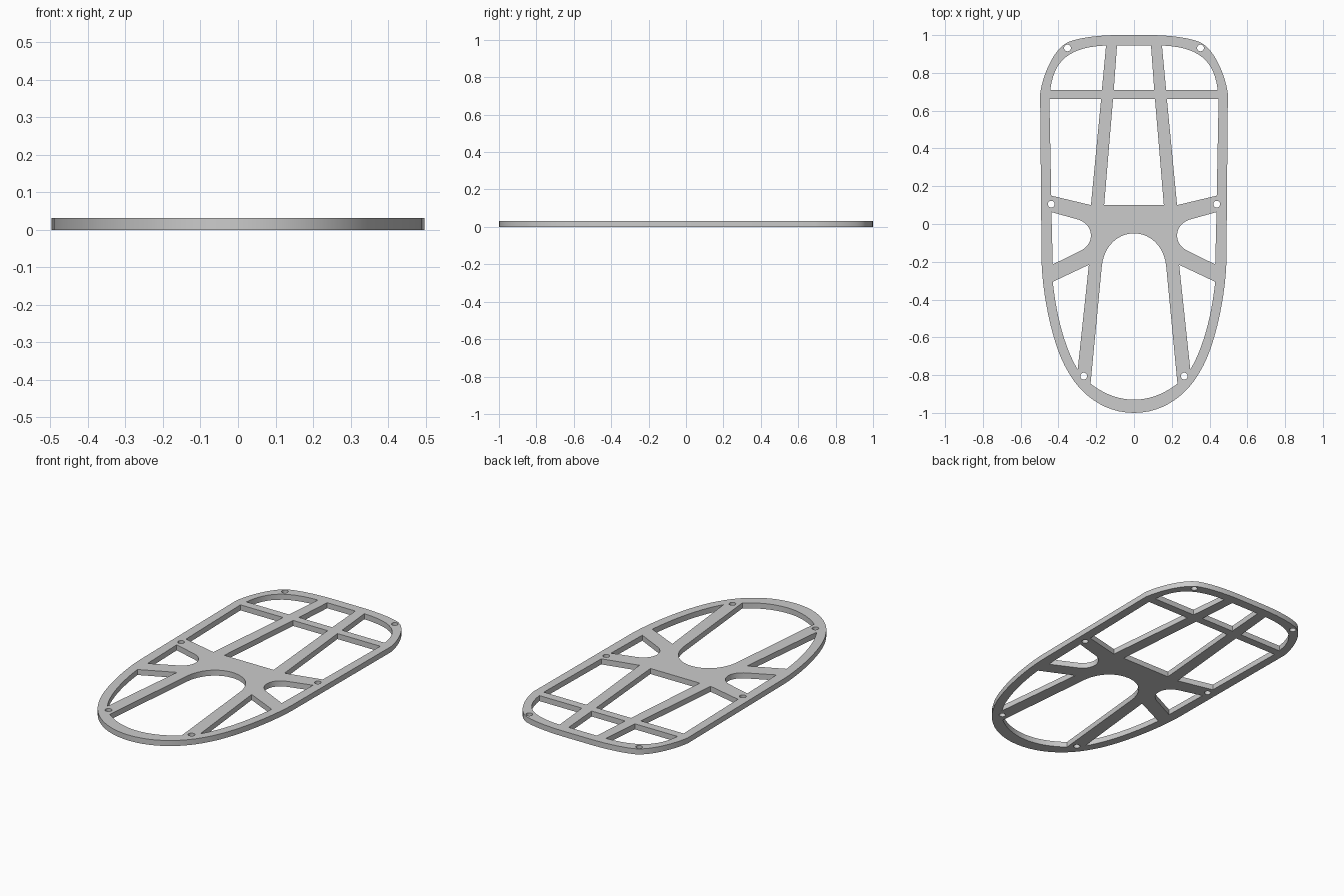
import bpy, math
from mathutils import Vector

if "Cube" in bpy.data.objects:
    bpy.data.objects.remove(bpy.data.objects["Cube"])

THICK = 0.032
STEPS = 12


def trace(path):
    """Path of points; a group of three points is a cubic bezier segment."""
    out = []
    for seg in path:
        if isinstance(seg[0], tuple):
            a, (b, c, d) = Vector(out[-1]), map(Vector, seg)
            for i in range(1, STEPS + 1):
                t = i / STEPS
                u = 1 - t
                p = a * u**3 + b * 3 * u * u * t + c * 3 * u * t * t + d * t**3
                out.append((p.x, p.y))
        else:
            out.append(seg)
    return out


def flip(points):
    return [(-x, y) for x, y in points]


def whole(half):
    """Close a half contour that starts and ends on the centre line."""
    return half + [(-x, y) for x, y in reversed(half) if abs(x) > 1e-6]


def circle(x, y, r, n=20):
    return [(x + r * math.cos(math.tau * i / n), y + r * math.sin(math.tau * i / n))
            for i in range(n)]


# Outer edge
contours = [whole(trace([
    (0, 1), (-0.1, 1),
    ((-0.2, 0.998), (-0.30, 0.985), (-0.355, 0.96)),
    ((-0.43, 0.92), (-0.485, 0.78), (-0.497, 0.69)),
    (-0.489, -0.21),
    ((-0.48, -0.42), (-0.42, -0.67), (-0.35, -0.78)),
    ((-0.29, -0.89), (-0.17, -1), (0, -1))]))]

# Centre windows
contours += [
    whole([(-0.09, 0.945), (-0.107, 0.71)]),
    whole([(-0.111, 0.662), (-0.158, 0.10)]),
    whole(trace([(0, -0.05), ((-0.09, -0.05), (-0.158, -0.12), (-0.17, -0.22)),
                 (-0.23, -0.845), ((-0.16, -0.9), (-0.08, -0.93), (0, -0.93))])),
]

# Side windows, mirrored
sides = [
    [(-0.148, 0.945), (-0.17, 0.71), (-0.443, 0.71),
     ((-0.425, 0.86), (-0.35, 0.937), (-0.148, 0.945))],
    [(-0.174, 0.662), (-0.228, 0.10), (-0.438, 0.15), (-0.448, 0.662)],
    [(-0.437, 0.063), (-0.29, 0.022), ((-0.21, -0.01), (-0.21, -0.10), (-0.275, -0.138)),
     (-0.43, -0.214)],
    [(-0.239, -0.216), (-0.43, -0.306), ((-0.41, -0.5), (-0.36, -0.67), (-0.298, -0.77))],
]
for path in sides:
    pts = trace(path)
    contours += [pts, flip(pts)]

# Bolt holes, mirrored
for x, y in [(0.352, 0.932), (0.438, 0.105), (0.266, -0.805)]:
    contours += [circle(x, y, 0.018), circle(-x, y, 0.018)]

# Flat plate from filled contours
curve = bpy.data.curves.new("frame_plate", 'CURVE')
curve.dimensions = '2D'
curve.fill_mode = 'BOTH'
curve.extrude = THICK / 2
for pts in contours:
    if (Vector(pts[0]) - Vector(pts[-1])).length < 1e-5:
        pts = pts[:-1]
    s = curve.splines.new('POLY')
    s.points.add(len(pts) - 1)
    for p, (x, y) in zip(s.points, pts):
        p.co = (x, y, 0, 1)
    s.use_cyclic_u = True
plate = bpy.data.objects.new("frame_plate", curve)
bpy.context.collection.objects.link(plate)
plate.location.z = THICK / 2
bpy.context.view_layer.objects.active = plate
plate.select_set(True)
bpy.ops.object.convert(target='MESH')

# Weld the walls to the faces
import bmesh
plate = bpy.context.object
bm = bmesh.new()
bm.from_mesh(plate.data)
bmesh.ops.remove_doubles(bm, verts=bm.verts, dist=1e-5)
bmesh.ops.recalc_face_normals(bm, faces=bm.faces)
bm.to_mesh(plate.data)
bm.free()
bpy.ops.object.shade_smooth_by_angle(angle=math.radians(30))
